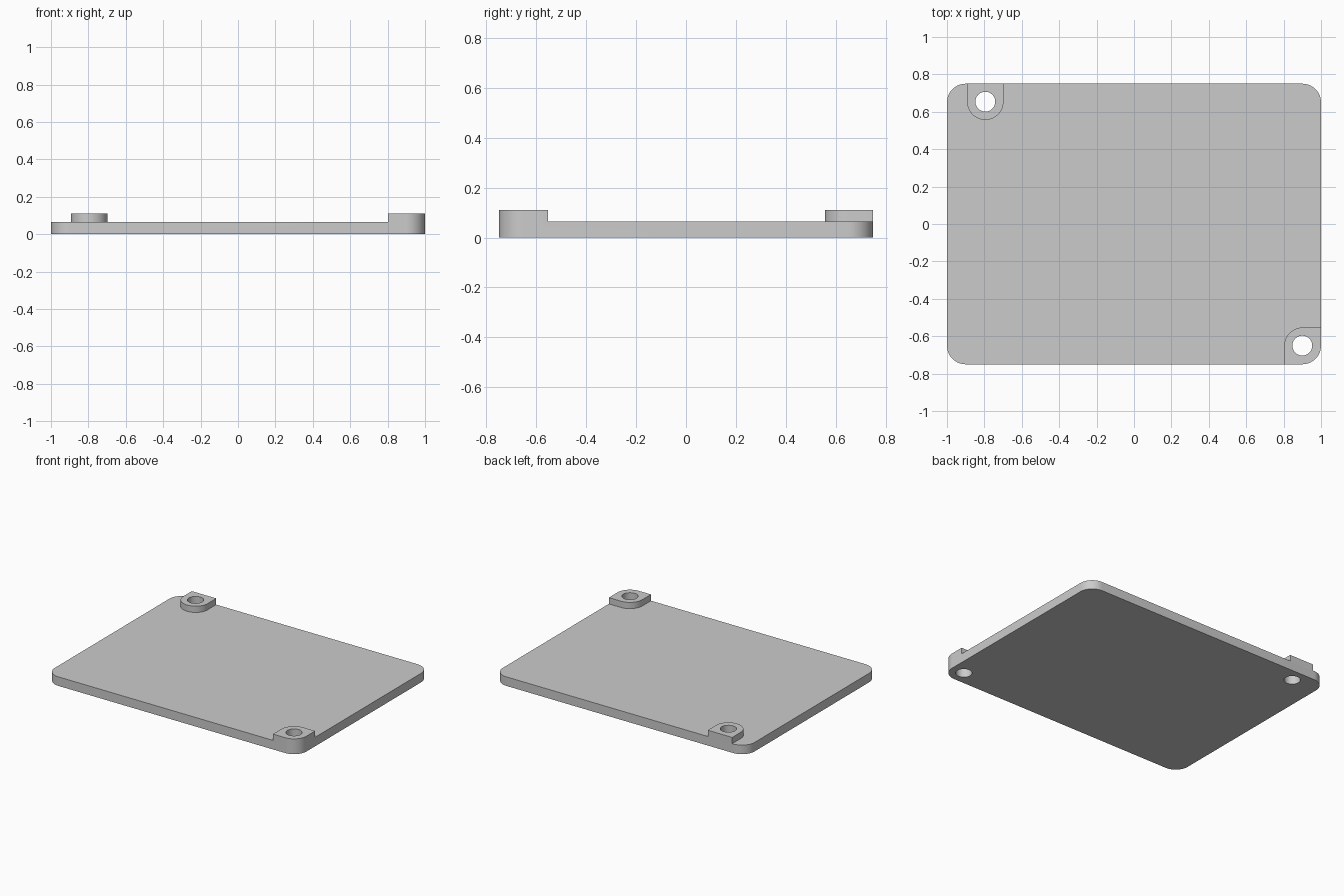
import bpy
import bmesh
from math import cos, sin, pi

cube = bpy.data.objects.get("Cube")
if cube:
    bpy.data.objects.remove(cube, do_unlink=True)

HALF_X, HALF_Y = 1.0, 0.75
PLATE_TOP, BOSS_TOP = 0.065, 0.11
CORNER, HOLE = 0.1, 0.053
STEPS = 16

grey = bpy.data.materials.new("light grey")
grey.use_nodes = True
colour = (0.6, 0.6, 0.6, 1)
grey.diffuse_color = colour
grey.node_tree.nodes["Principled BSDF"].inputs["Base Color"].default_value = colour


def rounded_outline(x0, x1, y0, y1, radii):
    """Rectangle outline; radii run back-left, back-right, front-right, front-left on the page."""
    corners = [(x1, y1, -1, -1), (x0, y1, 1, -1), (x0, y0, 1, 1), (x1, y0, -1, 1)]
    points = []
    for i, ((x, y, sx, sy), r) in enumerate(zip(corners, radii)):
        if r == 0:
            points.append((x, y))
            continue
        for k in range(STEPS + 1):
            a = (i + k / STEPS) * pi / 2
            points.append((x + sx * r + r * cos(a), y + sy * r + r * sin(a)))
    return points


def extrude(name, points, z0, z1):
    bm = bmesh.new()
    base = bm.faces.new([bm.verts.new((x, y, z0)) for x, y in points])
    top = bmesh.ops.extrude_face_region(bm, geom=[base])["geom"]
    for v in top:
        if isinstance(v, bmesh.types.BMVert):
            v.co.z = z1
    bmesh.ops.remove_doubles(bm, verts=bm.verts, dist=1e-5)
    bmesh.ops.recalc_face_normals(bm, faces=bm.faces)
    mesh = bpy.data.meshes.new(name)
    bm.to_mesh(mesh)
    bm.free()
    mesh.materials.append(grey)
    obj = bpy.data.objects.new(name, mesh)
    bpy.context.collection.objects.link(obj)
    return obj


def combine(target, tool, operation):
    mod = target.modifiers.new(tool.name, "BOOLEAN")
    mod.object, mod.operation, mod.solver = tool, operation, "EXACT"
    bpy.context.view_layer.objects.active = target
    bpy.ops.object.modifier_apply(modifier=mod.name)
    bpy.data.objects.remove(tool, do_unlink=True)


# Base plate with rounded corners
plate = extrude("cover_plate",
                rounded_outline(-HALF_X, HALF_X, -HALF_Y, HALF_Y, [CORNER] * 4),
                0, PLATE_TOP)

# Raised screw bosses: a U-shaped one on the back edge, one in the front corner
R = 0.097
back_boss = extrude("back_boss",
                    rounded_outline(-0.795 - R, -0.795 + R, 0.557, HALF_Y, [0, 0, R - 0.001, R - 0.001]),
                    PLATE_TOP, BOSS_TOP)
corner_boss = extrude("corner_boss",
                      rounded_outline(0.803, HALF_X, -HALF_Y, -0.553, [0, CORNER, 0, CORNER]),
                      PLATE_TOP, BOSS_TOP)
for boss in (back_boss, corner_boss):
    combine(plate, boss, "UNION")

# Screw holes through plate and bosses
for x, y in ((-0.795, 0.654), (0.9, -0.65)):
    circle = rounded_outline(x - HOLE, x + HOLE, y - HOLE, y + HOLE, [HOLE] * 4)
    combine(plate, extrude("hole_cutter", circle, -0.1, 0.3), "DIFFERENCE")

# Smooth curved walls, sharp rims
bpy.ops.object.select_all(action="DESELECT")
plate.select_set(True)
bpy.context.view_layer.objects.active = plate
bpy.ops.object.shade_smooth_by_angle(angle=pi / 6)
